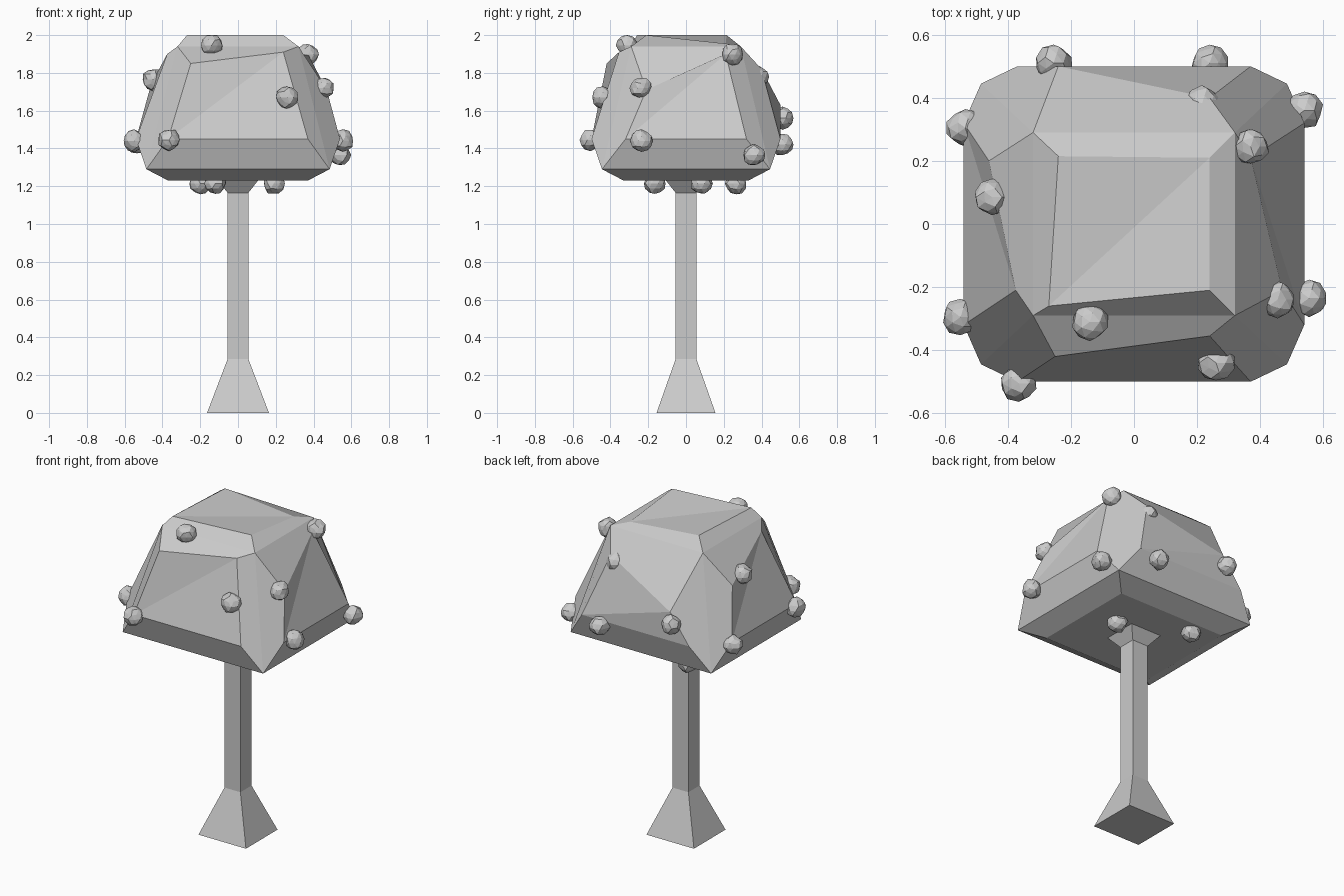
import bpy, bmesh, random
from mathutils import Vector

if "Cube" in bpy.data.objects:
    bpy.data.objects.remove(bpy.data.objects["Cube"])
random.seed(4)


def finish(bm, name):
    bmesh.ops.recalc_face_normals(bm, faces=bm.faces[:])
    me = bpy.data.meshes.new(name)
    bm.to_mesh(me)
    bm.free()
    ob = bpy.data.objects.new(name, me)
    bpy.context.collection.objects.link(ob)
    return ob


# Trunk: square sections lofted from flared foot to collar
bm = bmesh.new()
rings = []
for hx, hy, z in [(.164, .156, 0), (.055, .055, .285), (.055, .055, 1.165), (.11, .11, 1.235)]:
    rings.append([bm.verts.new((sx * hx, sy * hy, z))
                  for sx, sy in ((-1, -1), (1, -1), (1, 1), (-1, 1))])
for a, b in zip(rings, rings[1:]):
    for i in range(4):
        j = (i + 1) % 4
        bm.faces.new((a[i], a[j], b[j], b[i]))
bm.faces.new(rings[0][::-1])
bm.faces.new(rings[-1])
finish(bm, "trunk")

# Crown: tapered box whose six sides each carry a raised, uneven panel
bm = bmesh.new()
low = [bm.verts.new((x, y, 1.29)) for x, y in ((-.485, -.445), (.485, -.445), (.485, .445), (-.485, .445))]
high = [bm.verts.new((x, y, 1.94)) for x, y in ((-.32, -.29), (.32, -.29), (.32, .29), (-.32, .29))]


def side(i):
    j = (i + 1) % 4
    return [low[i], low[j], high[j], high[i]]


panels = [
    (side(0), [(-.37, -.5, 1.45), (.37, -.5, 1.45), (.24, -.355, 1.91), (-.25, -.42, 1.85)]),
    (side(1), [(.54, -.32, 1.45), (.54, .32, 1.45), (.37, .21, 1.9), (.47, -.21, 1.71)]),
    (side(2), [(.37, .5, 1.45), (-.37, .5, 1.45), (-.24, .5, 1.63), (.24, .4, 1.82)]),
    (side(3), [(-.54, .32, 1.45), (-.54, -.32, 1.45), (-.375, -.21, 1.9), (-.46, .2, 1.74)]),
    (high, [(-.27, -.26, 2), (.24, -.21, 2), (.24, .21, 1.955), (-.24, .215, 2)]),
    (low, [(-.37, -.33, 1.23), (.37, -.33, 1.23), (.37, .33, 1.23), (-.37, .33, 1.23)]),
]
for rim, pts in panels:
    p = [bm.verts.new(c) for c in pts]
    bm.faces.new((p[0], p[1], p[2]))
    bm.faces.new((p[0], p[2], p[3]))
    for i in range(4):
        j = (i + 1) % 4
        bm.faces.new((rim[i], rim[j], p[j], p[i]))
finish(bm, "crown")

# Fruits: small slightly lumpy balls on the crown
spots = [(-.14, -.31, 1.945), (.37, .245, 1.897), (.455, -.24, 1.72), (.26, -.44, 1.67),
         (-.45, .085, 1.765), (-.55, -.295, 1.44), (-.365, -.505, 1.445), (.555, -.235, 1.44),
         (.54, .36, 1.365), (-.255, .51, 1.56), (.24, .51, 1.42), (.215, .38, 1.78),
         (-.535, .305, 1.43), (-.2, .265, 1.215), (-.12, -.165, 1.215), (.19, .08, 1.215)]
for n, c in enumerate(spots):
    bm = bmesh.new()
    bmesh.ops.create_icosphere(bm, subdivisions=2, radius=.058)
    for v in bm.verts:
        v.co = v.co * random.uniform(.9, 1.08) + Vector(c)
    finish(bm, f"fruit_{n + 1}")
